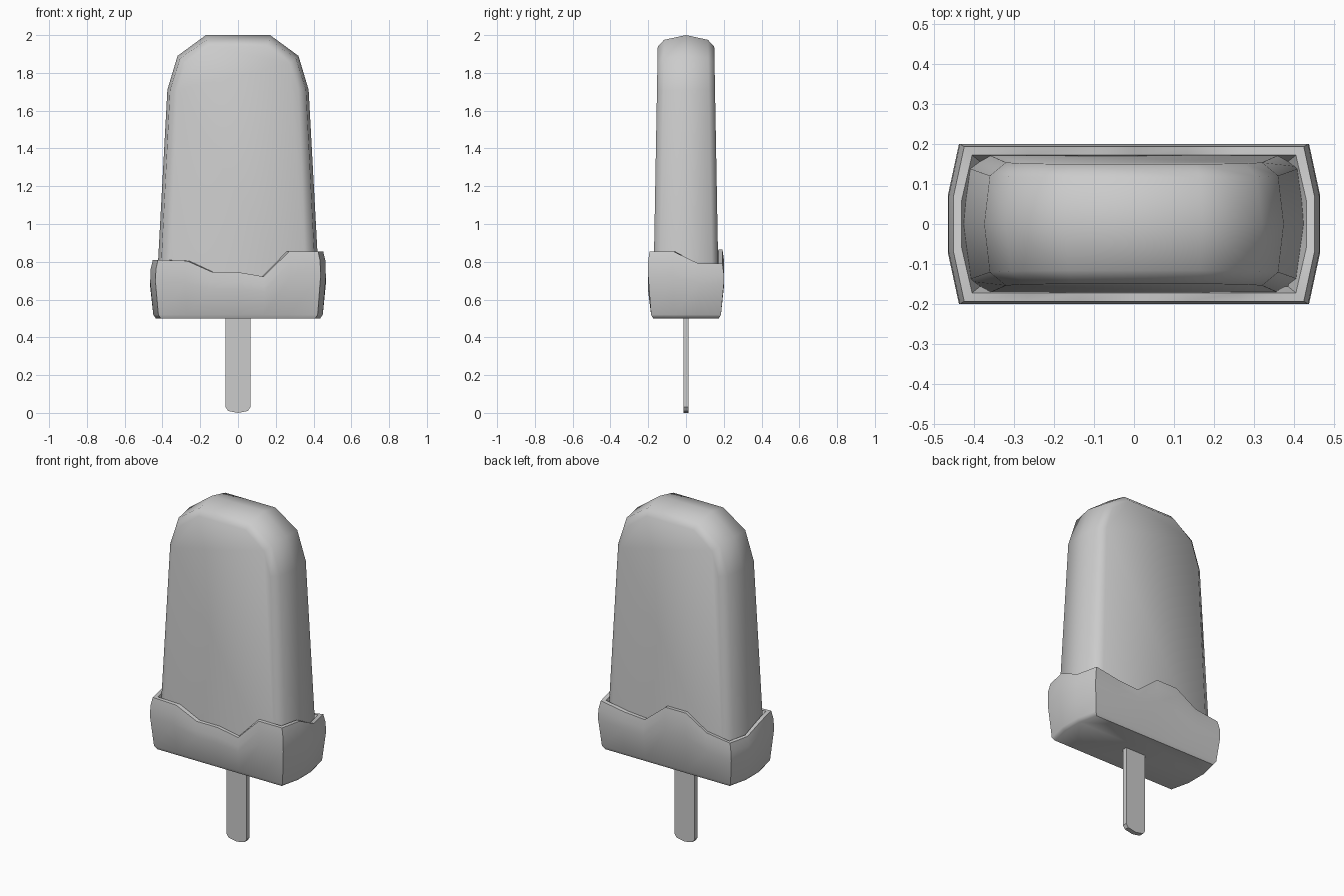
import bpy, bmesh
from math import radians

if "Cube" in bpy.data.objects:
    bpy.data.objects.remove(bpy.data.objects["Cube"])


def loft(name, rings, cap_start=True, cap_end=True, smooth=True):
    """Skin a stack of equally sized closed loops."""
    bm = bmesh.new()
    loops = [[bm.verts.new(p) for p in ring] for ring in rings]
    n = len(loops[0])
    for a, b in zip(loops, loops[1:]):
        for i in range(n):
            j = (i + 1) % n
            bm.faces.new((a[i], a[j], b[j], b[i]))
    if cap_start:
        bm.faces.new(loops[0][::-1])
    if cap_end:
        bm.faces.new(loops[-1])
    bmesh.ops.recalc_face_normals(bm, faces=bm.faces)
    mesh = bpy.data.meshes.new(name)
    bm.to_mesh(mesh)
    bm.free()
    obj = bpy.data.objects.new(name, mesh)
    bpy.context.collection.objects.link(obj)
    if smooth:
        bpy.ops.object.select_all(action='DESELECT')
        bpy.context.view_layer.objects.active = obj
        obj.select_set(True)
        bpy.ops.object.shade_smooth_by_angle(angle=radians(60))
    return obj


def mirrored(half, y_at):
    """Close a half outline (x, z) across x = 0."""
    outline = half + [(-x, z) for x, z in reversed(half)]
    return [(x, y_at(z), z) for x, z in outline]


# Ice bar: front outline layered through the thickness
face = [(0.368, 0.53), (0.32, 1.71), (0.275, 1.85), (0.155, 1.94)]
shoulder = [(0.42, 0.53), (0.36, 1.71), (0.307, 1.877), (0.165, 1.975)]
middle = [(0.438, 0.53), (0.374, 1.71), (0.32, 1.89), (0.17, 2.0)]


def depth(base):
    return lambda z: base - 0.018 * (z - 0.8)


def flip(ring):
    return [(x, -y, z) for x, y, z in ring]


back = mirrored(face, depth(0.17))
back_round = mirrored(shoulder, depth(0.137))
centre = mirrored(middle, lambda z: 0)
loft("ice_bar", [flip(back), flip(back_round), centre, back_round, back])

# Dipped coating: outline with a wavy rim height (x, y, rim z)
rim = [(-0.437, -0.2, 0.81), (-0.28, -0.2, 0.805), (-0.14, -0.2, 0.745),
       (0, -0.2, 0.745), (0.14, -0.2, 0.722), (0.28, -0.2, 0.855),
       (0.437, -0.2, 0.855), (0.465, -0.07, 0.855), (0.465, 0.07, 0.79),
       (0.437, 0.2, 0.79), (0.28, 0.2, 0.765), (0.14, 0.2, 0.755),
       (0, 0.2, 0.865), (-0.14, 0.2, 0.865), (-0.28, 0.2, 0.785),
       (-0.437, 0.2, 0.765), (-0.465, 0.07, 0.765), (-0.465, -0.07, 0.81)]


def coat_ring(sx, sy, z_of):
    return [(x * sx, y * sy, z_of(h)) for x, y, h in rim]


loft("dipped_coating", [
    coat_ring(0.935, 0.87, lambda h: 0.5),
    coat_ring(0.965, 0.925, lambda h: 0.52),
    coat_ring(1.0, 1.0, lambda h: 0.52 + (h - 0.52) * 0.6),
    coat_ring(0.995, 1.0, lambda h: h - 0.05),
    coat_ring(0.97, 0.965, lambda h: h),
    coat_ring(0.925, 0.86, lambda h: h),
    coat_ring(0.88, 0.78, lambda h: h - 0.06)], cap_end=False)

# Flat wooden stick
stick = [(0, 0), (0.052, 0.01), (0.066, 0.03), (0.066, 0.6)]
loft("stick", [mirrored(stick[1:], lambda z: y)[:3] + [(-x, y, z) for x, z in reversed(stick[1:])]
               + [(0, y, 0)] for y in (-0.014, 0.014)], smooth=False)
